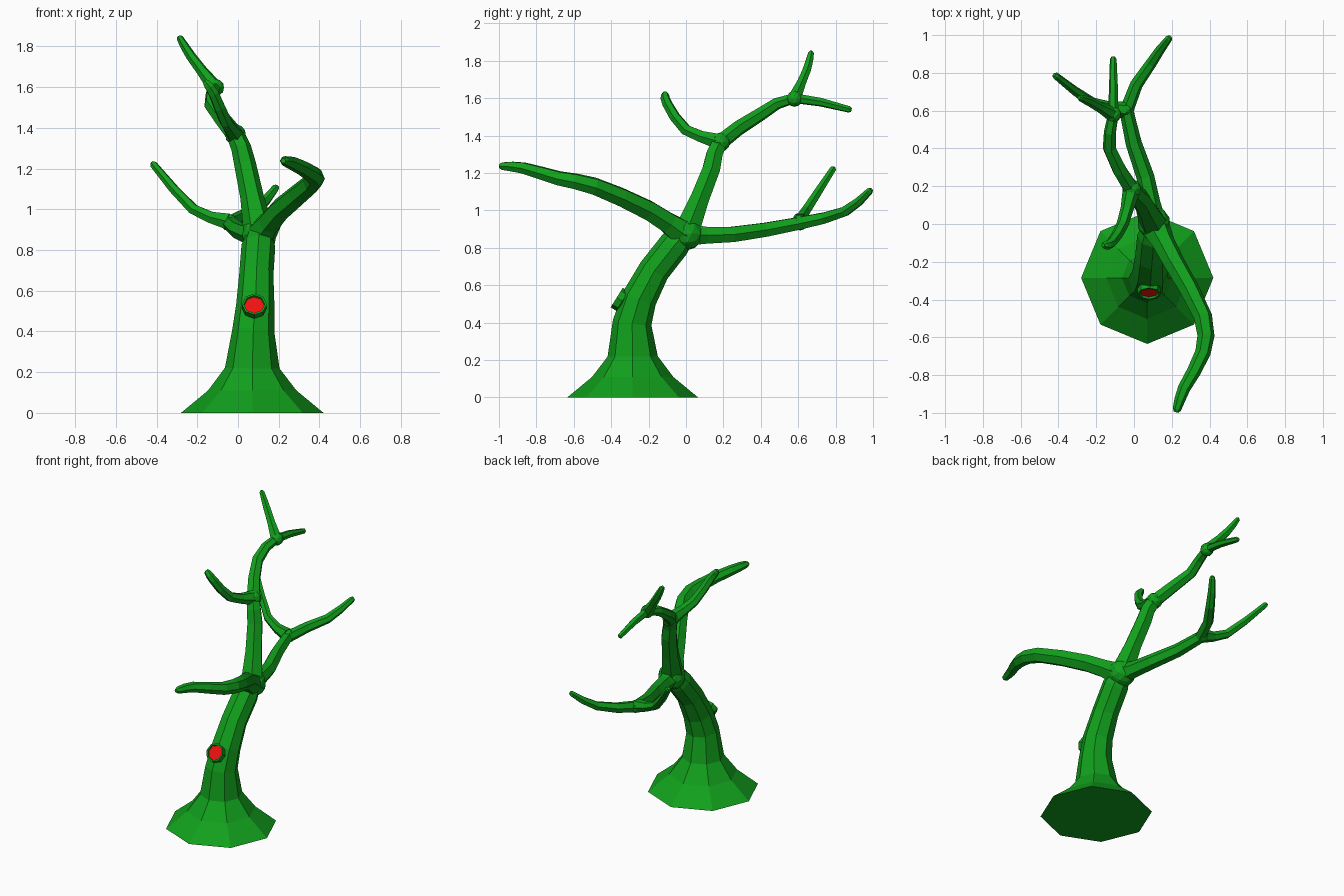
import bpy, bmesh, math
from mathutils import Vector, Matrix

if "Cube" in bpy.data.objects:
    bpy.data.objects.remove(bpy.data.objects["Cube"])


def material(name, rgb):
    m = bpy.data.materials.new(name)
    m.diffuse_color = (*rgb, 1)
    m.use_nodes = True
    m.node_tree.nodes["Principled BSDF"].inputs["Base Color"].default_value = m.diffuse_color
    return m


bark = material("bark_green", (0.0056, 0.35, 0.0116))
cut_wood = material("cut_red", (0.87, 0.006, 0.005))


def bridge(bm, rings):
    """Join equal rings with quads and cap both ends; returns the end cap."""
    for a, b in zip(rings, rings[1:]):
        for j in range(len(a)):
            k = (j + 1) % len(a)
            bm.faces.new((a[j], a[k], b[k], b[j]))
    bm.faces.new(rings[0][::-1])
    return bm.faces.new(rings[-1])


def finish(bm, name, *mats):
    bmesh.ops.recalc_face_normals(bm, faces=bm.faces)
    me = bpy.data.meshes.new(name)
    bm.to_mesh(me)
    bm.free()
    for m in mats:
        me.materials.append(m)
    ob = bpy.data.objects.new(name, me)
    bpy.context.collection.objects.link(ob)
    return ob


def ring(bm, c, u, v, r, n):
    return [bm.verts.new(c + r * (math.cos(a) * u + math.sin(a) * v))
            for a in (2 * math.pi * j / n for j in range(n))]


def tube(name, P, R, sides):
    """Sweep a polygon along the points P with radii R."""
    bm = bmesh.new()
    rings, u, prev = [], None, None
    for i, p in enumerate(P):
        a = (p - P[i - 1]).normalized() if i else Vector()
        b = (P[i + 1] - p).normalized() if i < len(P) - 1 else Vector()
        t = (a + b).normalized()
        if u is None:
            u = (Vector((1, 0, 0)) - t * t.x).normalized()
        else:
            u = (prev.rotation_difference(t) @ u).normalized()
        prev = t
        rings.append(ring(bm, p, u, t.cross(u), R[i], sides))
    bridge(bm, rings)
    return finish(bm, name, bark)


# Trunk with flared octagonal foot
foot = Vector((.07, -.285, 0))
path = [foot, foot + Vector((0, 0, .11)), foot + Vector((0, 0, .22))]
path += [Vector(p) for p in ((.075, -.288, .40), (.085, -.25, .53), (.09, -.17, .68),
                             (.10, -.06, .82), (.105, 0, .89))]
tree = tube("tree", path, [.35, .217, .134, .104, .094, .084, .083, .06], 8)
bpy.context.view_layer.objects.active = tree


def fuse(part):
    mod = tree.modifiers.new("fuse", 'BOOLEAN')
    mod.operation, mod.solver, mod.object = 'UNION', 'EXACT', part
    bpy.ops.object.modifier_apply(modifier=mod.name)
    bpy.data.objects.remove(part)


def fork(r, *centre):
    """Faceted swelling that blends the limbs at a fork."""
    bm = bmesh.new()
    bmesh.ops.create_icosphere(bm, subdivisions=2, radius=r,
                               matrix=Matrix.Translation(centre))
    fuse(finish(bm, "fork", bark))


def branch(name, r0, r1, *pts):
    """Tapered six-sided branch through a smoothed path, fused into the tree."""
    C = [Vector(p) for p in pts]
    P = []
    for i in range(len(C) - 1):
        a, b = C[i], C[i + 1]
        before = C[i - 1] if i else a * 2 - b
        after = C[i + 2] if i + 2 < len(C) else b * 2 - a
        P += [a, (a + b) * .5625 - (before + after) * .0625]
    P.append(C[-1])
    n = len(P) - 1
    R = [r0 + (r1 - r0) * i / n for i in range(n + 1)]
    R[0] *= 1.25                       # swollen root
    R[-1] *= .9
    P.append(P[-1] + (P[-1] - P[-2]).normalized() * r1 * .6)
    R.append(r1 * .5)                  # rounded tip
    fuse(tube(name, P, R, 6))


# Long limb reaching forward
fork(.088, .105, .005, .875)
branch("front_branch", .066, .025, (.105, .0, .865), (.21, -.20, 1.0),
       (.365, -.49, 1.13), (.365, -.68, 1.172), (.265, -.87, 1.227), (.227, -.982, 1.237))
# Low limb reaching back, and its fork
branch("back_branch", .056, .021, (.11, -.02, .87), (.06, .25, .872),
       (-.04, .60, .93), (.09, .85, .995), (.185, .983, 1.105))
fork(.042, -.045, .61, .935)
branch("back_twig", .036, .021, (-.05, .605, .94), (-.22, .642, 1.0), (-.415, .785, 1.22))
# Tall limb and its side twigs
branch("upper_branch", .062, .02, (.105, 0, .88), (.035, .135, 1.22), (-.01, .18, 1.36),
       (-.13, .40, 1.515), (-.11, .58, 1.6), (-.11, .873, 1.54))
fork(.043, -.11, .58, 1.597)
branch("top_twig", .031, .019, (-.115, .58, 1.6), (-.23, .645, 1.75), (-.285, .668, 1.84))
fork(.052, -.012, .185, 1.365)
branch("upper_twig", .037, .023, (-.015, .17, 1.37), (-.06, 0, 1.43),
       (-.12, -.10, 1.57), (-.155, -.112, 1.62))

# Sawn-off stub: neck, raised rim, and recessed red wood
axis = Vector((0, -.85, .53)).normalized()
side = Vector((1, 0, 0))
centre = Vector((.08, -.34, .515))
bm = bmesh.new()
profile = [(.045, -.08), (.045, -.004), (.061, 0), (.061, .036), (.051, .036), (.049, .024)]
cap = bridge(bm, [ring(bm, centre + axis * h, side, axis.cross(side), r, 8) for r, h in profile])
cap.material_index = 1
finish(bm, "cut_stub", bark, cut_wood)
